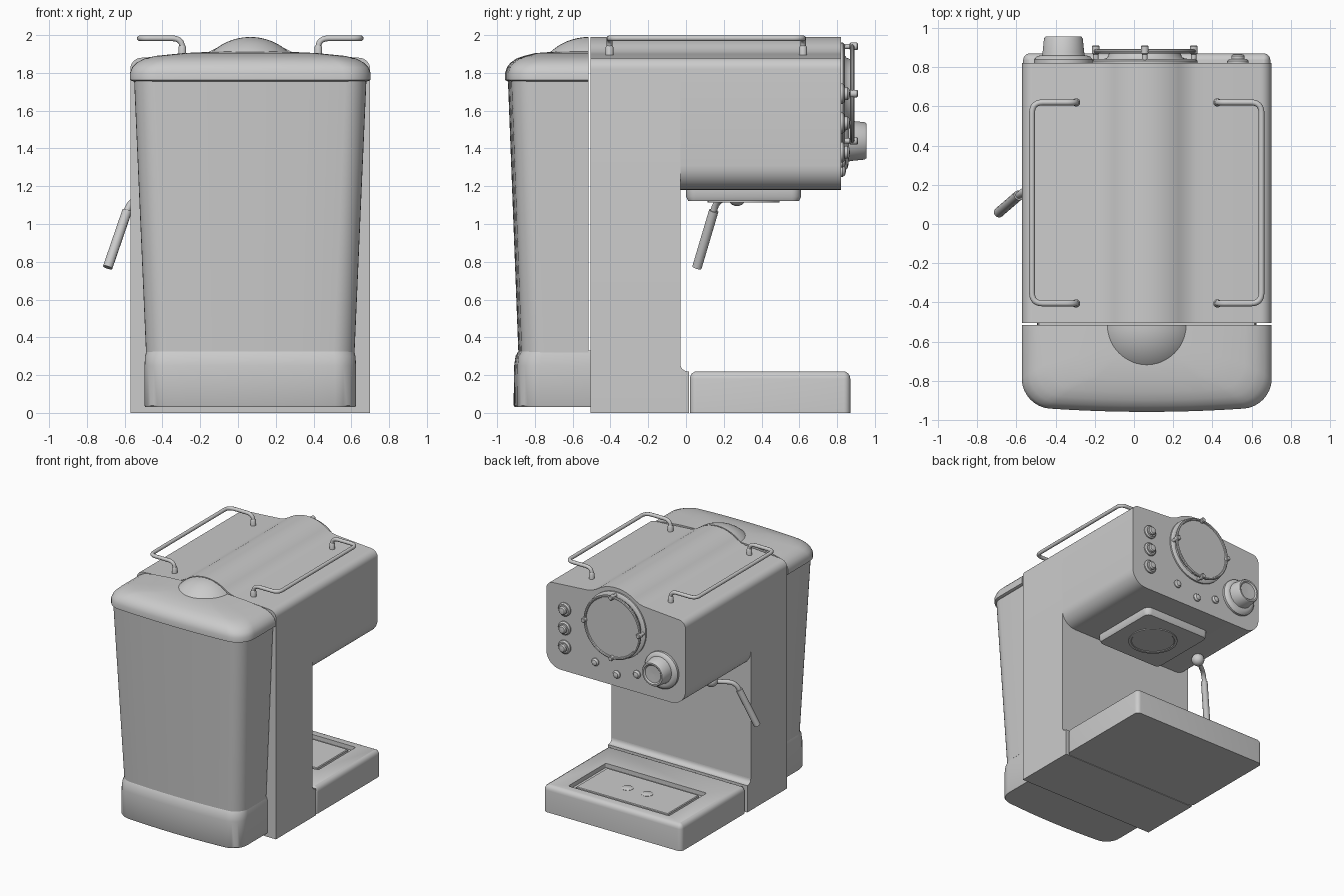
import bpy, bmesh, math
from mathutils import Vector

if "Cube" in bpy.data.objects:
    bpy.data.objects.remove(bpy.data.objects["Cube"])

CX = 0.065  # machine centre line in x


def loft(name, rings):
    """Skin a list of equal-length closed rings and cap both ends."""
    bm = bmesh.new()
    vs = [[bm.verts.new(p) for p in r] for r in rings]
    n = len(rings[0])
    for a, b in zip(vs, vs[1:]):
        for i in range(n):
            j = (i + 1) % n
            bm.faces.new((a[i], a[j], b[j], b[i]))
    bm.faces.new(vs[0])
    bm.faces.new(vs[-1])
    bmesh.ops.remove_doubles(bm, verts=bm.verts, dist=1e-5)
    bmesh.ops.recalc_face_normals(bm, faces=bm.faces)
    me = bpy.data.meshes.new(name)
    bm.to_mesh(me)
    bm.free()
    ob = bpy.data.objects.new(name, me)
    bpy.context.collection.objects.link(ob)
    return ob


def lathe(name, prof, loc, axis='Y', n=48):
    """Turn a (radius, height) profile around the y or z axis."""
    rings = []
    for r, h in prof:
        r = max(r, 0.0005)
        ring = []
        for i in range(n):
            a = 2 * math.pi * i / n
            c, s = r * math.cos(a), r * math.sin(a)
            ring.append(Vector((c, h, s) if axis == 'Y' else (c, s, h)) + Vector(loc))
        rings.append(ring)
    return loft(name, rings)


def tube(name, pts, r, bend=0.05):
    """Round rod along a path with rounded corners."""
    P = [Vector(p) for p in pts]
    path = [P[0]]
    for a, b, c in zip(P, P[1:], P[2:]):
        s = b + (a - b).normalized() * min(bend, (a - b).length * .49)
        e = b + (c - b).normalized() * min(bend, (c - b).length * .49)
        path += [s * (1 - t) ** 2 + b * 2 * t * (1 - t) + e * t * t for t in (i / 6 for i in range(7))]
    path.append(P[-1])
    cu = bpy.data.curves.new(name, 'CURVE')
    cu.dimensions = '3D'
    cu.bevel_depth, cu.bevel_resolution, cu.use_fill_caps = r, 4, True
    sp = cu.splines.new('POLY')
    sp.points.add(len(path) - 1)
    for q, v in zip(sp.points, path):
        q.co = (*v, 1)
    ob = bpy.data.objects.new(name, cu)
    bpy.context.collection.objects.link(ob)
    return ob


def arc(cx, cz, r, a0, a1, n=8):
    return [(cx + r * math.cos(math.radians(a0 + (a1 - a0) * i / n)),
             cz + r * math.sin(math.radians(a0 + (a1 - a0) * i / n))) for i in range(n + 1)]


def rounded_rect(w, d, r, n=6):
    return (arc(w - r, d - r, r, 0, 90, n) + arc(r - w, d - r, r, 90, 180, n)
            + arc(r - w, r - d, r, 180, 270, n) + arc(w - r, r - d, r, 270, 360, n))


def plate(name, cx, cy, w, d, r, levels):
    """Rounded rectangle slab; levels are (inset, z)."""
    return loft(name, [[(cx + x, cy + y, z) for x, y in rounded_rect(w - i, d - i, max(r - i, .004))]
                       for i, z in levels])


# Main body: column and overhanging head share the humped top profile
top = arc(.575, 1.82, .06, 0, 85) + [(.30, 1.9), (.25, 1.904), (.215, 1.913)] + arc(0, 1.69, .30, 54, 90, 10)


def body(name, lower, y0, y1):
    half = lower + top
    prof = half + [(-x, z) for x, z in reversed(half[:-1])]
    return loft(name, [[(CX + x, y, z) for x, z in prof] for y in (y0, y1)])


body("column", [(.635, 0)], -.505, -.03)
body("head", arc(.505, 1.31, .13, -90, 0), -.035, .82)

# Foot with a fillet running into the column
foot = [(-.04, 0), (.015, 0), (.015, .22)] + arc(.01, .26, .04, 270, 180) + [(-.04, .26)]
loft("foot", [[(CX + x, y, z) for y, z in foot] for x in (-.635, .635)])


# Water tank: D-shaped rings with a flat side against the column
def d_ring(w, yf, z, r=.11, yb=-.515, bow=.03):
    half = [(w, yb)] + [(x, yf + bow + r + y) for x, y in arc(w - r, 0, r, 0, -90)]
    half += [((w - r) * k, yf + bow) for k in (.75, .5, .25)]
    pts = half + [(0, yf + bow)] + [(-x, y) for x, y in reversed(half)]
    out = []
    for x, y in pts:
        f = min(1, (yb - y) / (yb - yf))
        out.append((CX + x, y - bow * (1 - (x / w) ** 2) * f, z))
    return out


loft("tank", [d_ring(.552, -.89, .32), d_ring(.615, -.945, 1.765)])
loft("tank_base", [d_ring(w, y, z, yb=-.50) for w, y, z in
                   [(.555, -.91, .03), (.56, -.915, .04), (.56, -.912, .25), (.557, -.905, .30), (.549, -.888, .33)]])
loft("tank_lid", [d_ring(w, y, z, r) for w, y, z, r in
                  [(.62, -.945, 1.755, .13), (.637, -.96, 1.762, .14), (.637, -.96, 1.80, .14),
                   (.625, -.95, 1.83, .14), (.60, -.93, 1.855, .14), (.56, -.90, 1.876, .13),
                   (.50, -.86, 1.89, .12), (.35, -.80, 1.905, .1), (.2, -.7, 1.912, .06)]])
lathe("lid_dome", [(.3 * math.cos(math.pi * i / 32), -.3 * math.sin(math.pi * i / 32)) for i in range(17)],
      (CX, -.515, 1.69))

# Drip tray with recess and grate
tray = plate("drip_tray", CX, .445, .63, .425, .035,
             [(0, 0), (0, .18), (.003, .195), (.012, .21), (.03, .22)])
cutter = plate("tray_cutter", CX, .54, .46, .245, .01, [(0, .185), (0, .3)])
cutter.hide_render = True
cutter.hide_set(True)
mod = tray.modifiers.new("recess", 'BOOLEAN')
mod.object, mod.operation, mod.solver = cutter, 'DIFFERENCE', 'EXACT'
plate("tray_grate", CX, .54, .42, .205, .01, [(0, .18), (0, .203), (.006, .208)])
for i in (-1, 1):
    lathe("grate_boss", [(.045, .2), (.045, .21), (.035, .216), (0, .218)], (CX + .09 * i, .54, 0), 'Z', 24)

# Brew group under the head
plate("group_plate", CX, .305, .31, .305, .05, [(0, 1.185), (0, 1.145), (.012, 1.122)])
lathe("group_ring", [(.19, 1.13), (.19, 1.115), (.17, 1.115), (.165, 1.12), (0, 1.12)], (CX, .305, 0), 'Z')

# Gauge with its guard ring
GX, GZ = .055, 1.69
lathe("gauge", [(.27, .81), (.27, .832), (.255, .842), (.235, .842), (.225, .832), (.215, .832), (.19, .85),
                (.183, .868), (.165, .875), (.145, .87), (.13, .85), (.125, .84), (0, .84)], (GX, 0, GZ), n=64)
lathe("guard_ring", [(.25 + .011 * math.cos(math.radians(a)), .88 + .011 * math.sin(math.radians(a)))
                     for a in range(0, 361, 45)], (GX, 0, GZ), n=64)
for k in range(4):
    a = k * math.pi / 2
    lathe("guard_peg", [(.014, .81), (.014, .865), (.02, .87), (.02, .905), (.015, .91), (0, .91)],
          (GX + .25 * math.cos(a), 0, GZ + .25 * math.sin(a)), n=16)

# Control knob, push buttons and indicator lights
lathe("knob_flange", [(.15, .81), (.15, .838), (.135, .855), (.115, .86), (0, .86)], (-.36, 0, 1.43))
lathe("knob", [(.112, .85), (.106, .875), (.099, .945), (.092, .955), (.08, .955), (.07, .945), (0, .942)],
      (-.36, 0, 1.44))
for z in (1.69, 1.535, 1.38):
    lathe("push_button", [(.055, .81), (.055, .83), (.045, .84), (.034, .84), (.034, .856), (.025, .865), (0, .868)],
          (.53, 0, z), n=24)
for x, z in ((.25, 1.33), (.055, 1.28), (-.13, 1.33)):
    lathe("indicator_light", [(.032, .81), (.032, .828), (.022, .842), (0, .848)], (x, 0, z), n=20)

# Cup rails on the top
for s in (-1, 1):
    xi, xo = CX + .36 * s, CX + .585 * s
    y0, y1, z = -.405, .62, 1.983
    tube("cup_rail", [(xi, y0, 1.88), (xi, y0, z), (xo, y0, z), (xo, y1, z), (xi, y1, z), (xi, y1, 1.88)], .015, .055)
    for y in (y0, y1):
        lathe("rail_foot", [(.021, 1.88), (.021, 1.935), (.015, 1.945)], (xi, y, 0), 'Z', 20)

# Steam wand
lathe("wand_joint", [(.05 * math.cos(math.radians(a)), .05 * math.sin(math.radians(a))) for a in range(-90, 91, 15)],
      (-.42, .27, 1.145), 'Z', 24)
tube("steam_wand", [(-.42, .27, 1.14), (-.565, .165, 1.13), (-.69, .06, .79)], .018, .06)
tube("wand_grip", [(-.587, .147, 1.07), (-.69, .058, .77)], .026)

# Smooth shading with sharp edges kept
bpy.ops.object.select_all(action='DESELECT')
for ob in bpy.context.scene.objects:
    if ob.type == 'MESH' and ob is not cutter:
        ob.select_set(True)
        bpy.context.view_layer.objects.active = ob
bpy.ops.object.shade_smooth_by_angle(angle=math.radians(35))
